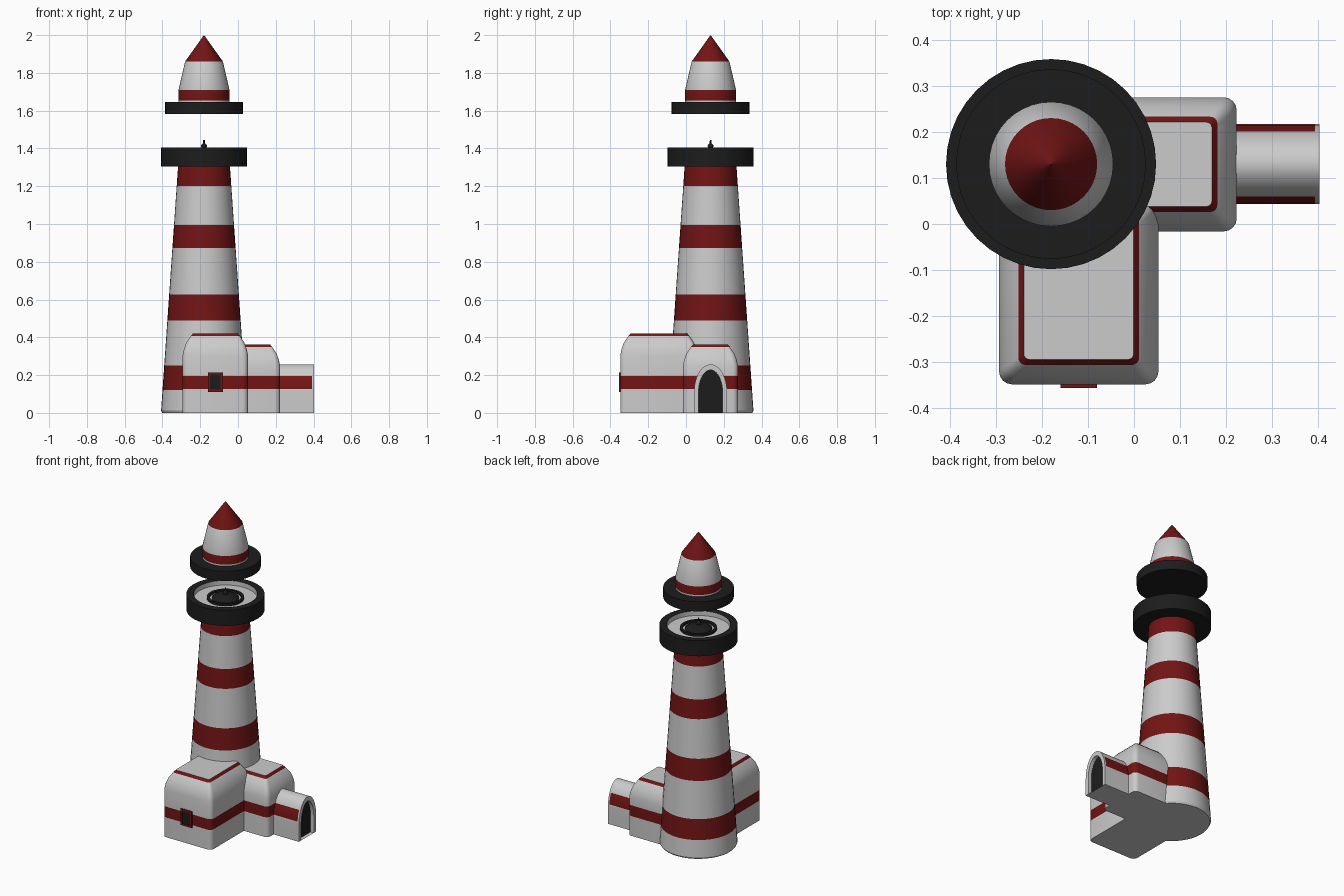
import bpy, bmesh, math

if "Cube" in bpy.data.objects:
    bpy.data.objects.remove(bpy.data.objects["Cube"])

TX, TY = -0.18, 0.13          # tower axis
SEG = 40


def material(name, rgb):
    m = bpy.data.materials.new(name)
    m.diffuse_color = (*rgb, 1)
    m.use_nodes = True
    m.node_tree.nodes["Principled BSDF"].inputs["Base Color"].default_value = m.diffuse_color
    return m


WHITE = material("white_paint", (0.8, 0.8, 0.8))
RED = material("red_paint", (0.17, 0.007, 0.007))
DARK = material("dark_metal", (0.012, 0.012, 0.012))
MATS = [WHITE, RED, DARK]
W, R, D = 0, 1, 2


def loft(name, rings, colours, start_cap=None, end_cap=None, angle=35):
    """Skin a list of closed rings; colours gives one material index per strip."""
    bm = bmesh.new()
    loops = [[bm.verts.new(p) for p in ring] for ring in rings]
    n = len(loops[0])
    for a, b, c in zip(loops, loops[1:], colours):
        for i in range(n):
            j = (i + 1) % n
            bm.faces.new((a[i], a[j], b[j], b[i])).material_index = c
    if start_cap is not None:
        bm.faces.new(loops[0][::-1]).material_index = start_cap
    if end_cap is not None:
        bm.faces.new(loops[-1]).material_index = end_cap
    bmesh.ops.remove_doubles(bm, verts=bm.verts, dist=1e-5)
    bmesh.ops.recalc_face_normals(bm, faces=bm.faces)
    me = bpy.data.meshes.new(name)
    bm.to_mesh(me)
    bm.free()
    for m in MATS:
        me.materials.append(m)
    ob = bpy.data.objects.new(name, me)
    bpy.context.collection.objects.link(ob)
    bpy.ops.object.select_all(action='DESELECT')
    ob.select_set(True)
    bpy.context.view_layer.objects.active = ob
    bpy.ops.object.shade_smooth_by_angle(angle=math.radians(angle))
    return ob


def lathe(name, profile, colours, start_cap=None, end_cap=None, angle=30):
    rings = [[(TX + r * math.cos(2 * math.pi * i / SEG),
               TY + r * math.sin(2 * math.pi * i / SEG), z) for i in range(SEG)]
             for r, z in profile]
    return loft(name, rings, colours, start_cap, end_cap, angle)


def round_rect(x0, x1, y0, y1, r, z, steps=4):
    pts = []
    for k, (cx, cy) in enumerate([(x1 - r, y1 - r), (x0 + r, y1 - r),
                                  (x0 + r, y0 + r), (x1 - r, y0 + r)]):
        for s in range(steps + 1):
            a = math.pi / 2 * (k + s / steps)
            pts.append((cx + r * math.cos(a), cy + r * math.sin(a), z))
    return pts


def house(name, x0, x1, y0, y1, top):
    """Block with red waist band, softened shoulders and red roof trim."""
    levels = [(0, 0), (0, 0.127), (0, 0.196), (0, top - 0.115), (0.006, top - 0.085),
              (0.018, top - 0.05), (0.042, top - 0.014), (0.054, top)]
    rings = [round_rect(x0 + d, x1 - d, y0 + d, y1 - d, 0.028 - d * 0.3, z)
             for d, z in levels]
    return loft(name, rings, [W, R, W, W, W, W, R], W, W, 40)


# Tapered striped tower
heights = [0.012, 0.12, 0.25, 0.488, 0.626, 0.872, 0.995, 1.2, 1.31]
tower = [(0.221, 0)] + [(0.228 - 0.0695 * z, z) for z in heights]
lathe("tower", tower, [W, W, R, W, R, W, R, W, R], W, W)

# Gallery cup with pale inside
lathe("gallery", [(0.228, 1.305), (0.228, 1.405), (0.185, 1.405), (0.185, 1.375)],
      [D, D, W], D, W)

# Lamp: ring, dome and finial
lathe("lamp_ring", [(0.092, 1.37), (0.092, 1.388), (0.108, 1.388), (0.108, 1.37)], [D] * 3)
lathe("lamp_dome", [(0.08, 1.37), (0.078, 1.382), (0.06, 1.395), (0.035, 1.403),
                    (0.014, 1.406), (0.016, 1.415), (0.010, 1.424), (0.005, 1.428),
                    (0.004, 1.445)], [D] * 8, D, D, 50)

# Upper deck and roof cap
lathe("upper_deck", [(0.206, 1.583), (0.206, 1.645)], [D], D, D)
lathe("roof_cap", [(0.135, 1.64), (0.135, 1.655), (0.135, 1.71), (0.1, 1.86), (0.0005, 2.0)],
      [W, R, W, R], W, R)

# Two blocks of the keeper's house
house("front_house", -0.293, 0.053, -0.348, 0.06, 0.42)
house("side_house", -0.16, 0.223, -0.016, 0.275, 0.363)


def arch(x, half, spring, top, steps=16):
    """Arched outline; ring rows also break at the red band heights."""
    zs = [0, 0.06, spring, 0.127]
    h = top - spring
    a0 = math.asin((0.127 - spring) / h)
    a1 = math.asin((0.196 - spring) / h)
    angles = [a0 + (a1 - a0) * i / 4 for i in range(5)]
    angles += [a1 + (math.pi / 2 - a1) * i / steps for i in range(1, steps + 1)]
    side = [(half, z) for z in zs[:3]]
    side += [(half * math.cos(a), spring + h * math.sin(a)) for a in angles]
    full = side + [(-y, z) for y, z in side[-2::-1]]
    return [(x, TY + y, z) for y, z in full]


# Arched porch: outer shell, front frame, recessed reveal and dark door
outer = (0.087, 0.11, 0.257)
inner = (0.064, 0.105, 0.227)
porch = loft("porch", [arch(0.2, *outer), arch(0.393, *outer), arch(0.403, *outer),
                       arch(0.403, *inner), arch(0.38, *inner)],
             [W, W, W, W], W, D, 40)
for f in porch.data.polygons:
    c = f.center
    if 0.127 < c.z < 0.196 and 0.25 < c.x < 0.35 and abs(f.normal.x) < 0.1:
        f.material_index = R


def box(name, x0, x1, y0, y1, z0, z1, colour):
    ring = lambda z: [(x0, y0, z), (x1, y0, z), (x1, y1, z), (x0, y1, z)]
    return loft(name, [ring(z0), ring(z1)], [colour], colour, colour)


# Front window: red frame bars around a dark pane
wx, wz = -0.12, 0.163
for side, s in (("left", -1), ("right", 1)):
    box("window_frame_" + side, wx + s * 0.034 - 0.006, wx + s * 0.034 + 0.006,
        -0.356, -0.34, wz - 0.052, wz + 0.052, R)
for side, s in (("bottom", -1), ("top", 1)):
    box("window_frame_" + side, wx - 0.028, wx + 0.028, -0.356, -0.34,
        wz + s * 0.046 - 0.006, wz + s * 0.046 + 0.006, R)
box("window_pane", wx - 0.028, wx + 0.028, -0.350, -0.34, wz - 0.04, wz + 0.04, D)
